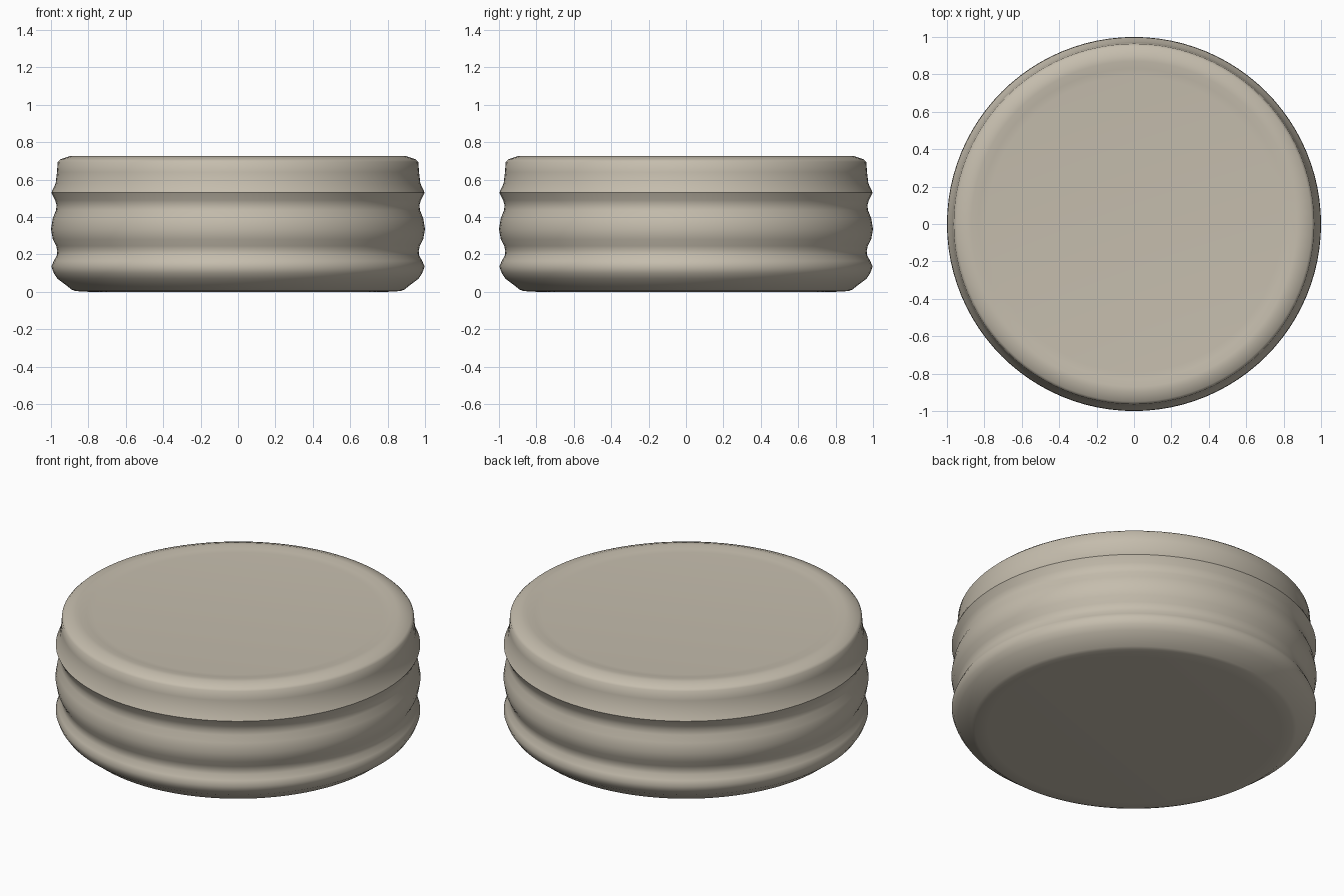
import bpy, bmesh, math

if "Cube" in bpy.data.objects:
    bpy.data.objects.remove(bpy.data.objects["Cube"])

SEGMENTS = 96

# Half profile (radius, height) from bottom centre to top centre
profile = [
    (0.80, 0.0), (0.87, 0.004), (0.89, 0.012), (0.925, 0.04), (0.965, 0.07),
    (0.985, 0.10), (0.998, 0.135), (0.985, 0.165), (0.968, 0.195), (0.966, 0.22),
    (0.972, 0.245), (0.99, 0.28), (1.0, 0.335), (0.99, 0.395),
    (0.973, 0.435), (0.97, 0.465), (0.978, 0.49), (0.998, 0.53),
    (0.975, 0.58), (0.968, 0.64), (0.964, 0.695), (0.95, 0.708),
    (0.90, 0.725), (0.87, 0.726), (0.83, 0.719), (0.79, 0.716),
]

# Ribbed round body, turned around the z axis
bm = bmesh.new()
rings = []
for r, z in profile:
    rings.append([bm.verts.new((r * math.cos(2 * math.pi * i / SEGMENTS),
                                r * math.sin(2 * math.pi * i / SEGMENTS), z))
                  for i in range(SEGMENTS)])
for low, high in zip(rings, rings[1:]):
    for i in range(SEGMENTS):
        j = (i + 1) % SEGMENTS
        bm.faces.new((low[i], low[j], high[j], high[i]))

# Flat base and slightly sunken top
bm.faces.new(list(reversed(rings[0])))
bm.faces.new(rings[-1])

mesh = bpy.data.meshes.new("ribbed_lid")
bm.to_mesh(mesh)
bm.free()
lid = bpy.data.objects.new("ribbed_lid", mesh)
bpy.context.collection.objects.link(lid)

# Single warm beige colour
beige = bpy.data.materials.new("warm_beige")
beige.diffuse_color = (0.56, 0.51, 0.42, 1.0)
beige.use_nodes = True
beige.node_tree.nodes["Principled BSDF"].inputs["Base Color"].default_value = beige.diffuse_color
mesh.materials.append(beige)

# Smooth shading
bpy.context.view_layer.objects.active = lid
lid.select_set(True)
bpy.ops.object.shade_smooth_by_angle(angle=math.radians(50))
